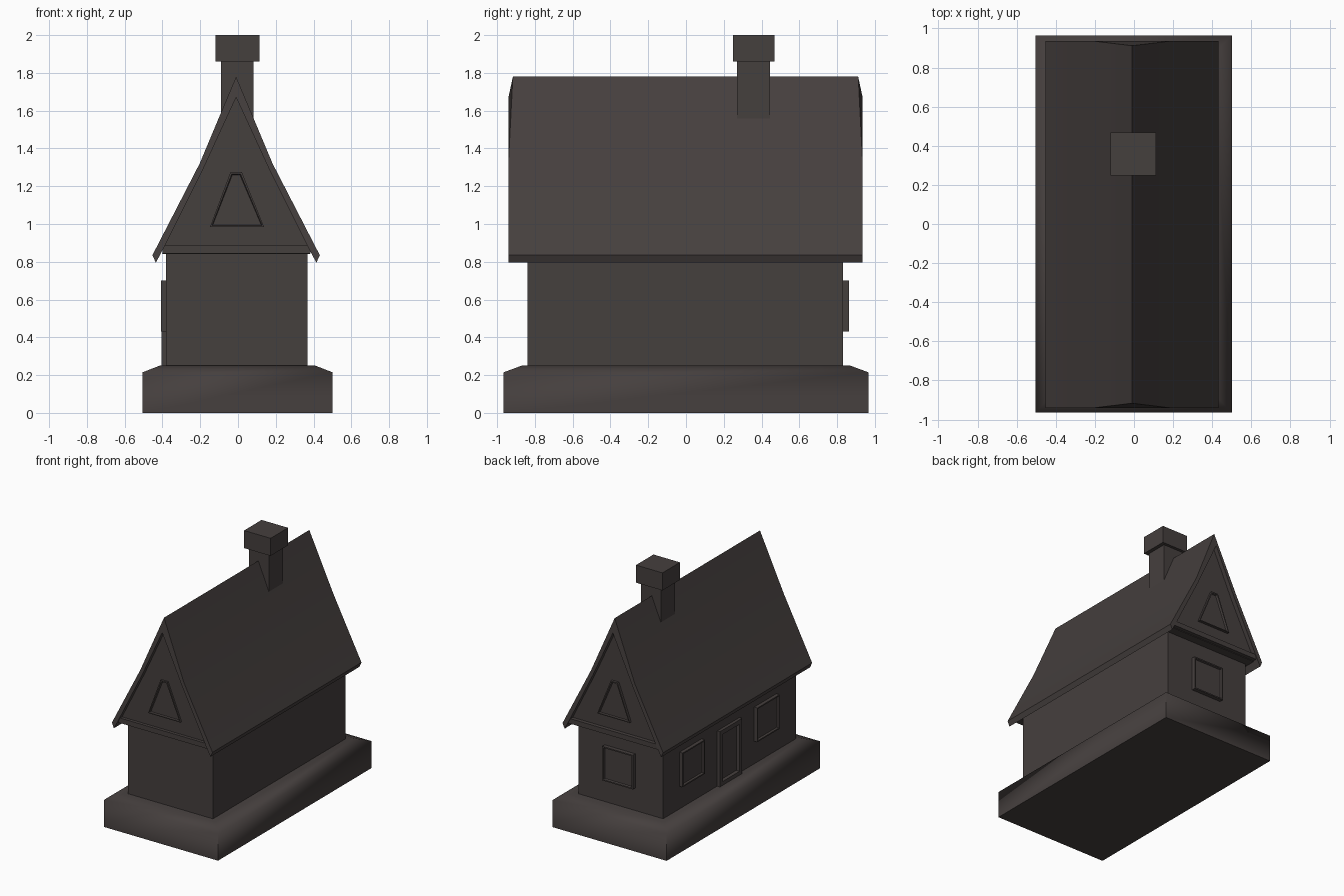
import bpy, bmesh, math
from mathutils import Vector

if "Cube" in bpy.data.objects:
    bpy.data.objects.remove(bpy.data.objects["Cube"])

stone = bpy.data.materials.new("dark brown grey")
stone.diffuse_color = (0.060, 0.050, 0.048, 1)
stone.use_nodes = True
stone.node_tree.nodes["Principled BSDF"].inputs["Base Color"].default_value = stone.diffuse_color


def finish(name, bm, angle=30):
    bmesh.ops.recalc_face_normals(bm, faces=bm.faces)
    mesh = bpy.data.meshes.new(name)
    bm.to_mesh(mesh)
    bm.free()
    mesh.materials.append(stone)
    ob = bpy.data.objects.new(name, mesh)
    bpy.context.collection.objects.link(ob)
    bpy.ops.object.select_all(action='DESELECT')
    ob.select_set(True)
    bpy.context.view_layer.objects.active = ob
    bpy.ops.object.shade_smooth_by_angle(angle=math.radians(angle))
    return ob


def loft(name, rings, angle=30):
    """Closed solid through matching rings of points."""
    bm = bmesh.new()
    vs = [[bm.verts.new(p) for p in r] for r in rings]
    n = len(rings[0])
    for a, b in zip(vs, vs[1:]):
        for i in range(n):
            j = (i + 1) % n
            bm.faces.new((a[i], a[j], b[j], b[i]))
    bm.faces.new(vs[0])
    bm.faces.new(vs[-1])
    return finish(name, bm, angle)


def rect(x0, x1, y0, y1, z):
    return [(x0, y0, z), (x1, y0, z), (x1, y1, z), (x0, y1, z)]


def box(name, x0, x1, y0, y1, z0, z1):
    return loft(name, [rect(x0, x1, y0, y1, z0), rect(x0, x1, y0, y1, z1)])


def panel(name, outline, out, depth, rim, recess):
    """Raised frame with a sunken middle, standing out of a wall."""
    bm = bmesh.new()
    out = Vector(out)
    f = bm.faces.new([bm.verts.new(p) for p in outline])
    g = bmesh.ops.extrude_face_region(bm, geom=[f])["geom"]
    bmesh.ops.translate(bm, vec=out * depth,
                        verts=[v for v in g if isinstance(v, bmesh.types.BMVert)])
    top = [e for e in g if isinstance(e, bmesh.types.BMFace)][0]
    bmesh.ops.recalc_face_normals(bm, faces=bm.faces)
    bmesh.ops.inset_individual(bm, faces=[top], thickness=rim)
    r = bmesh.ops.inset_individual(bm, faces=[top], thickness=0.006)
    bmesh.ops.translate(bm, vec=out * -recess, verts=top.verts[:])
    return finish(name, bm)


# plinth with sloped top edge
loft("base", [rect(-0.505, 0.5, -0.965, 0.965, 0),
              rect(-0.505, 0.5, -0.965, 0.965, 0.215),
              rect(-0.415, 0.41, -0.87, 0.87, 0.25)], 75)

# walls
box("walls", -0.38, 0.368, -0.84, 0.83, 0.24, 0.88)

# roof shell: slightly hollowed slopes, ridge ends cut back
CX = -0.01
half = [(-0.425, 0.795), (-0.443, 0.835), (-0.193, 1.32)]
inner = [(-0.175, 1.29), (-0.385, 0.87)]
prof = (half + [(0, 1.78)] + [(-x, z) for x, z in reversed(half)]
        + [(-x, z) for x, z in reversed(inner)] + [(0, 1.67)] + inner)
loft("roof", [[(x + CX, y * (0.975 if z > 1.7 else 1), z) for x, z in prof]
              for y in (-0.94, 0.935)])

# gable block filling the roof, with a ledge at each end
gable = [(-0.392, 0.84), (0.392, 0.84), (0.385, 0.87), (0, 1.675), (-0.385, 0.87)]
loft("gables", [[(x + CX, y, z) for x, z in gable] for y in (-0.905, 0.9)])
for side, label in ((-1, "front"), (1, "back")):
    ys = sorted((side * 0.88, side * 0.93))
    box(label + "_gable_ledge", -0.40, 0.385, ys[0], ys[1], 0.845, 0.885)
    y = side * 0.90
    panel(label + "_gable_window",
          [(-0.148, y, 0.985), (0.138, y, 0.985), (0.02, y, 1.275), (-0.04, y, 1.275)],
          (0, side, 0), 0.02, 0.012, 0.015)

# square window on the back wall
panel("back_window", [(x, 0.82, z) for x, z in
                      ((-0.135, 0.43), (0.135, 0.43), (0.135, 0.702), (-0.135, 0.702))],
      (0, 1, 0), 0.042, 0.014, 0.015)


# windows and door on the left wall
def left_panel(name, y, hw, z0, z1, depth, rim, recess):
    panel(name, [(-0.37, y - hw, z0), (-0.37, y + hw, z0),
                 (-0.37, y + hw, z1), (-0.37, y - hw, z1)],
          (-1, 0, 0), depth, rim, recess)


left_panel("left_window_back", 0.485, 0.14, 0.43, 0.702, 0.038, 0.014, 0.015)
left_panel("left_window_front", -0.455, 0.14, 0.43, 0.702, 0.038, 0.014, 0.015)
left_panel("door", 0.01, 0.14, 0.245, 0.69, 0.034, 0.05, 0.025)

# chimney
box("chimney_shaft", -0.09, 0.083, 0.27, 0.445, 1.45, 1.87)
box("chimney_cap", -0.12, 0.113, 0.248, 0.468, 1.86, 2.0)
